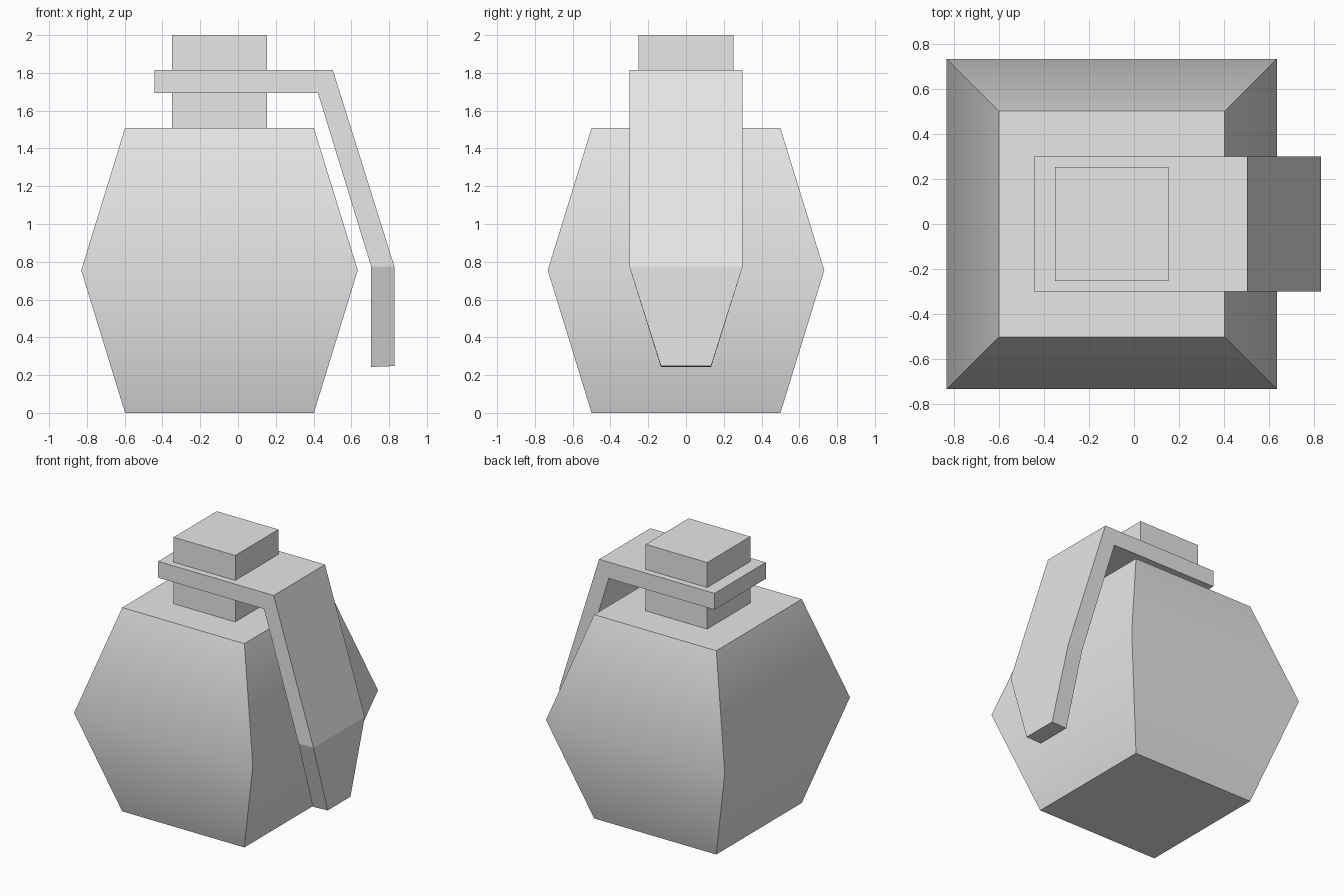
import bpy
import bmesh
from math import radians

cube = bpy.data.objects.get("Cube")
if cube:
    bpy.data.objects.remove(cube, do_unlink=True)

# Single grey material
GREY = (0.8, 0.8, 0.8, 1.0)
grey = bpy.data.materials.new("light_grey")
grey.use_nodes = True
grey.diffuse_color = GREY
grey.node_tree.nodes["Principled BSDF"].inputs["Base Color"].default_value = GREY


def loft(name, rings, smooth_angle=None):
    """Skin four-point rings into one closed solid."""
    bm = bmesh.new()
    loops = [[bm.verts.new(p) for p in ring] for ring in rings]
    for a, b in zip(loops, loops[1:]):
        for i in range(4):
            j = (i + 1) % 4
            bm.faces.new((a[i], a[j], b[j], b[i]))
    bm.faces.new(loops[0][::-1])
    bm.faces.new(loops[-1])
    bmesh.ops.recalc_face_normals(bm, faces=bm.faces)
    mesh = bpy.data.meshes.new(name)
    bm.to_mesh(mesh)
    bm.free()
    mesh.materials.append(grey)
    obj = bpy.data.objects.new(name, mesh)
    bpy.context.collection.objects.link(obj)
    if smooth_angle:
        bpy.ops.object.select_all(action="DESELECT")
        obj.select_set(True)
        bpy.context.view_layer.objects.active = obj
        bpy.ops.object.shade_smooth_by_angle(angle=radians(smooth_angle))
    return obj


def square(half, z):
    """Horizontal square ring around the body axis."""
    cx = -0.098
    return [(cx + sx * half, sy * half, z)
            for sx, sy in ((-1, -1), (1, -1), (1, 1), (-1, 1))]


def strap(inner, outer, half):
    """Cross-section of the lever between its inner and outer side."""
    return [(inner[0], -half, inner[1]), (outer[0], -half, outer[1]),
            (outer[0], half, outer[1]), (inner[0], half, inner[1])]


# Body: bulging square block, softly shaded across its waist
loft("body", [square(0.5, 0), square(0.732, 0.755), square(0.5, 1.508)], 45)

# Neck block standing through the lever plate
loft("neck", [square(0.252, 1.5), square(0.252, 2.0)])

# Safety lever: flat plate, sloping arm, tapered tip
loft("lever", [
    strap((-0.443, 1.694), (-0.443, 1.815), 0.3),
    strap((0.423, 1.694), (0.502, 1.815), 0.3),
    strap((0.705, 0.775), (0.828, 0.775), 0.3),
    strap((0.705, 0.243), (0.828, 0.248), 0.133),
])
